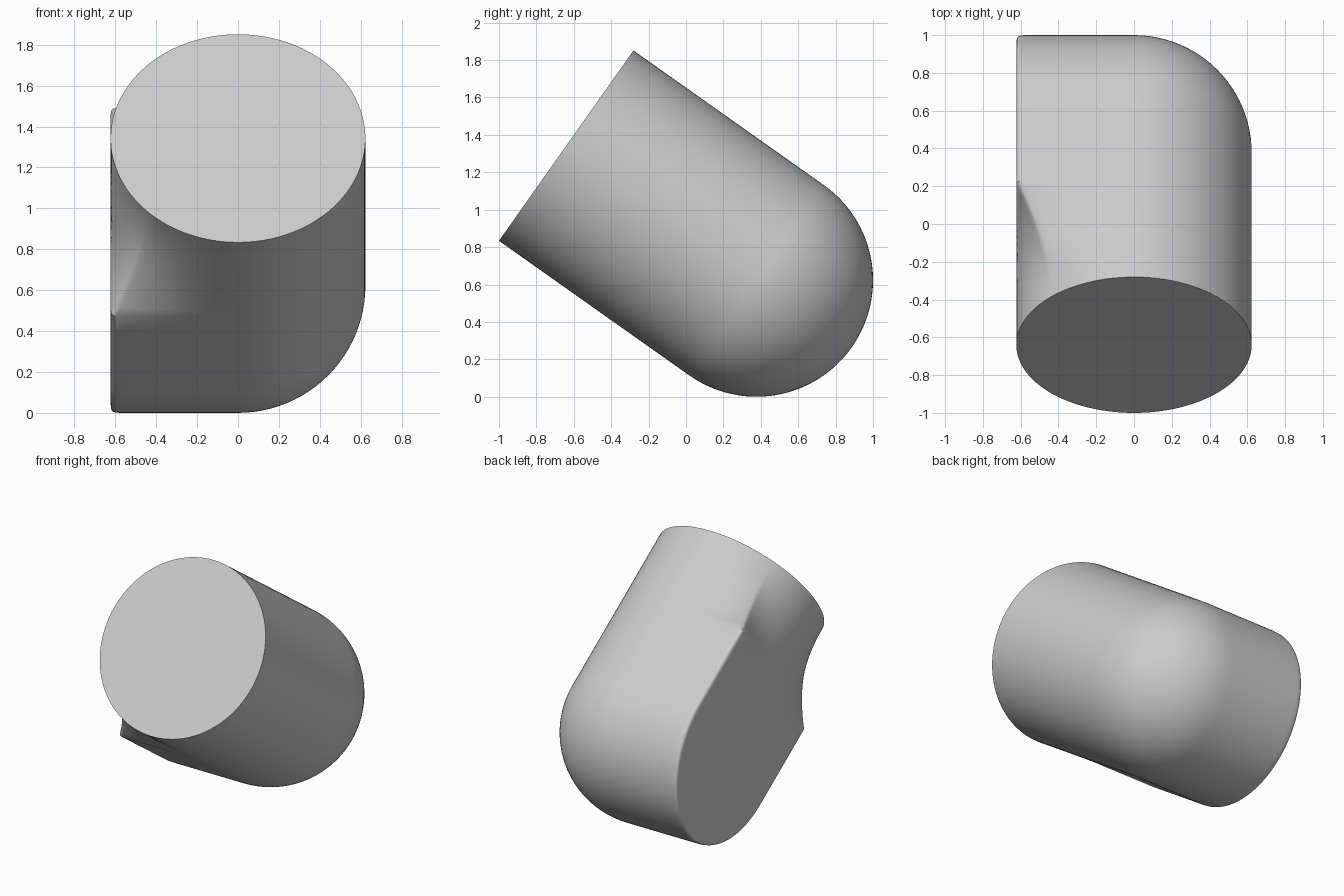
import bpy
import bmesh
from math import sin, cos, pi, radians, sqrt

cube = bpy.data.objects.get("Cube")
if cube:
    bpy.data.objects.remove(cube, do_unlink=True)

R = 0.623                        # tube radius
CY, CZ = 1 - R, R                # centre of the ball end
AY, AZ = -sqrt(2 / 3), sqrt(1 / 3)   # tube axis, rising to the front


def profile(blend):
    """Half section (x, radius): round on +x, boxy on -x, fading to round with blend."""
    pts = []
    for i in range(25):
        a = pi / 2 * i / 24
        pts.append((R * cos(a), R * sin(a)))
    for i in range(1, 49):
        v = i / 24 - 1           # angles crowd around the box corner
        a = pi / 4 * (3 + v * abs(v))
        c, s = cos(a), max(0, sin(a))
        box = (abs(c) ** 50 + s ** 50) ** (-1 / 50)
        k = R * (box + (1 - box) * blend)
        pts.append((k * c, k * s))
    return pts


def station(t, turn, blend):
    """Place a half section at distance t along the tube, swung about the x axis."""
    ny = AZ * cos(turn) - AY * sin(turn)
    nz = -AY * cos(turn) - AZ * sin(turn)
    if turn > 0:
        ny = AZ * cos(turn) + -AY * sin(turn)
        nz = -AY * cos(turn) + -AZ * sin(turn)
    return [(x, CY + t * AY + s * ny, CZ + t * AZ + s * nz) for x, s in profile(blend)]


# Tube stations: boxy corner to half length, then easing into a round mouth
tube = [(R * i / 4, 0) for i in range(5)]
tube += [(R * (1 + i / 16), 1 - (1 - i / 16) ** 2) for i in range(1, 17)]

sections = [station(t, 0, b) for t, b in reversed(tube)]
sections += [station(0, pi * i / 64, 0) for i in range(1, 64)]
sections += [station(t, pi, b) for t, b in tube]

# Skin the sections, close the mouth and weld the seams
bm = bmesh.new()
rows = [[bm.verts.new(p) for p in sec] for sec in sections]
for a, b in zip(rows, rows[1:]):
    for i in range(len(a) - 1):
        bm.faces.new((a[i], a[i + 1], b[i + 1], b[i]))
bmesh.ops.remove_doubles(bm, verts=bm.verts, dist=0.00005)
rim = [e for e in bm.edges if e.is_boundary]
bmesh.ops.contextual_create(bm, geom=rim)
bmesh.ops.recalc_face_normals(bm, faces=bm.faces)

mesh = bpy.data.meshes.new("elbow_body")
bm.to_mesh(mesh)
bm.free()
body = bpy.data.objects.new("elbow_body", mesh)
bpy.context.collection.objects.link(body)

# Plain grey
grey = bpy.data.materials.new("light_grey")
grey.use_nodes = True
colour = (0.6, 0.6, 0.6, 1)
grey.diffuse_color = colour
for node in grey.node_tree.nodes:
    if node.type == "BSDF_PRINCIPLED":
        node.inputs["Base Color"].default_value = colour
mesh.materials.append(grey)

bpy.ops.object.select_all(action="DESELECT")
body.select_set(True)
bpy.context.view_layer.objects.active = body
bpy.ops.object.shade_smooth_by_angle(angle=radians(30))
